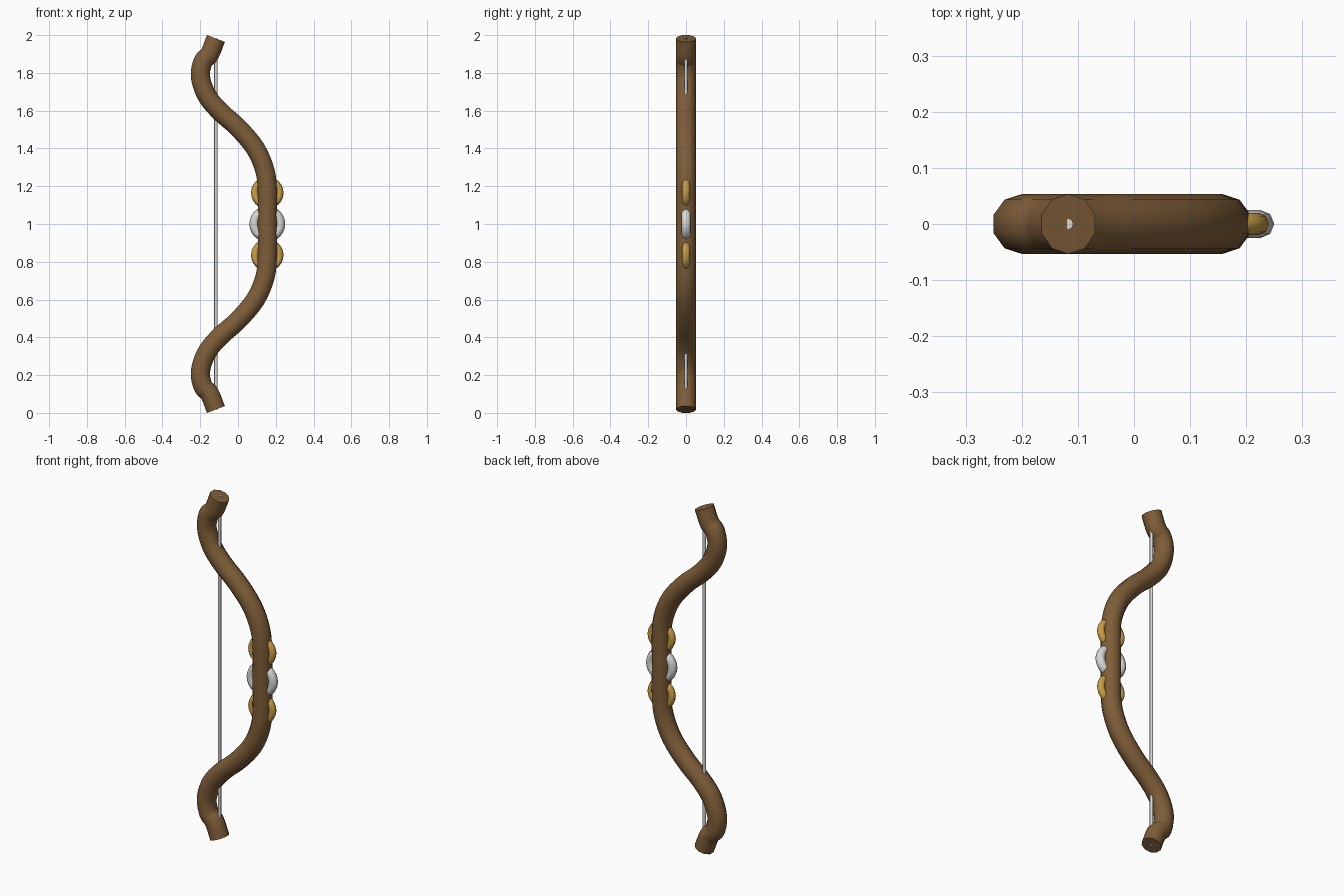
import bpy, bmesh, math
from mathutils import Vector

if "Cube" in bpy.data.objects:
    bpy.data.objects.remove(bpy.data.objects["Cube"])


def material(name, rgb):
    m = bpy.data.materials.new(name)
    m.diffuse_color = (*rgb, 1)
    m.use_nodes = True
    m.node_tree.nodes["Principled BSDF"].inputs["Base Color"].default_value = m.diffuse_color
    return m


WOOD = material("brown wood", (0.21, 0.11, 0.04))
GOLD = material("gold", (0.58, 0.34, 0.06))
SILVER = material("silver grey", (0.68, 0.68, 0.66))


def finish(obj, name, mat, angle=50):
    obj.name = name
    obj.data.materials.append(mat)
    bpy.ops.object.select_all(action='DESELECT')
    obj.select_set(True)
    bpy.context.view_layer.objects.active = obj
    bpy.ops.object.shade_smooth_by_angle(angle=math.radians(angle))


# Bow limb: centre line of the upper half (x, z), mirrored about z = 1
upper = [(0.155, 1.0), (0.156, 1.16), (0.143, 1.28), (0.092, 1.40), (0.0, 1.51),
         (-0.095, 1.595), (-0.165, 1.68), (-0.199, 1.78), (-0.185, 1.86),
         (-0.150, 1.92 - 0.02), (-0.117, 1.982)]
line = [(x, 2 - z) for x, z in reversed(upper[1:])] + upper
pts = [Vector((x, 0, z)) for x, z in line]
pts = [2 * pts[0] - pts[1]] + pts + [2 * pts[-1] - pts[-2]]

path = []
for a, b, c, d in zip(pts, pts[1:], pts[2:], pts[3:]):
    for i in range(4):
        t = i / 4
        path.append(0.5 * (2 * b + (c - a) * t + (2 * a - 5 * b + 4 * c - d) * t * t
                           + (3 * b - a - 3 * c + d) * t ** 3))
path.append(pts[-2])

# Sweep a ten-sided section along the planar path
R, N = 0.0535, 10
bm = bmesh.new()
rings = []
for i, p in enumerate(path):
    tan = (path[min(i + 1, len(path) - 1)] - path[max(i - 1, 0)]).normalized()
    side = Vector((tan.z, 0, -tan.x))
    ring = []
    for k in range(N):
        a = 2 * math.pi * k / N + math.pi / N
        ring.append(bm.verts.new(p + side * R * math.cos(a) + Vector((0, R * math.sin(a), 0))))
    rings.append(ring)
for r0, r1 in zip(rings, rings[1:]):
    for k in range(N):
        bm.faces.new((r0[k], r0[(k + 1) % N], r1[(k + 1) % N], r1[k]))
bm.faces.new(rings[0])
bm.faces.new(rings[-1])
bmesh.ops.recalc_face_normals(bm, faces=bm.faces)
mesh = bpy.data.meshes.new("bow_limb")
bm.to_mesh(mesh)
bm.free()
limb = bpy.data.objects.new("bow_limb", mesh)
bpy.context.collection.objects.link(limb)
finish(limb, "bow_limb", WOOD)

# String between the tips
bpy.ops.mesh.primitive_cylinder_add(vertices=8, radius=0.009, depth=1.966,
                                    location=(-0.117, 0, 1))
finish(bpy.context.object, "bow_string", SILVER)

# Grip rings set edge-on through the handle
for name, z, major, minor, mat in (("upper_gold_ring", 1.165, 0.066, 0.020, GOLD),
                                   ("middle_silver_ring", 1.0, 0.070, 0.025, SILVER),
                                   ("lower_gold_ring", 0.835, 0.066, 0.020, GOLD)):
    bpy.ops.mesh.primitive_torus_add(major_segments=24, minor_segments=8,
                                     major_radius=major, minor_radius=minor,
                                     location=(0.155, 0, z), rotation=(math.pi / 2, 0, 0))
    finish(bpy.context.object, name, mat)
